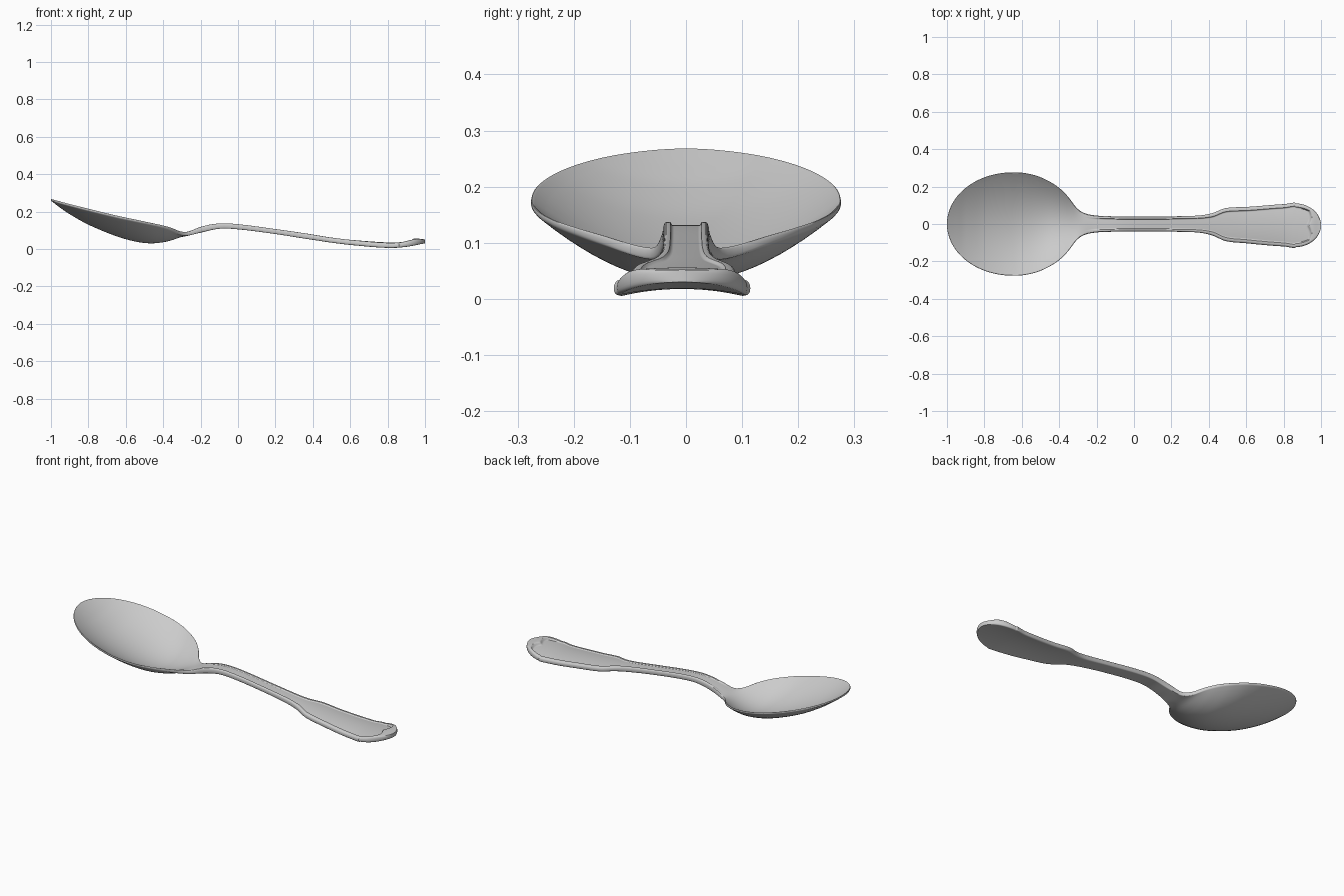
import bpy, bmesh, math

cube = bpy.data.objects.get("Cube")
if cube:
    bpy.data.objects.remove(cube, do_unlink=True)

# One flat metal colour
metal = bpy.data.materials.new("grey metal")
metal.use_nodes = True
COLOR = (0.6, 0.6, 0.6, 1.0)
metal.diffuse_color = COLOR
metal.node_tree.nodes["Principled BSDF"].inputs["Base Color"].default_value = COLOR

# Stations along the spoon:
# x, half width, edge top, centre top, edge bottom, centre bottom
STATIONS = [
    (-1.00, .000, .268, .268, .258, .258),
    (-0.95, .142, .255, .232, .243, .220),
    (-0.90, .193, .242, .198, .230, .186),
    (-0.80, .249, .217, .142, .205, .130),
    (-0.65, .276, .181, .080, .169, .068),
    (-0.55, .266, .160, .052, .148, .040),
    (-0.47, .237, .143, .043, .131, .030),
    (-0.40, .193, .128, .052, .114, .036),
    (-0.35, .143, .113, .066, .096, .048),
    (-0.31, .090, .096, .080, .076, .062),
    (-0.27, .060, .092, .092, .071, .070),
    (-0.20, .045, .114, .115, .088, .087),
    (-0.10, .041, .130, .131, .108, .108),
    (0.00, .040, .126, .127, .105, .105),
    (0.20, .041, .100, .101, .080, .080),
    (0.35, .046, .078, .080, .056, .057),
    (0.42, .060, .066, .070, .045, .048),
    (0.49, .088, .054, .061, .034, .041),
    (0.60, .097, .040, .049, .020, .031),
    (0.80, .113, .024, .035, .004, .018),
    (0.90, .113, .030, .038, .010, .021),
    (1.00, .000, .046, .046, .030, .030),
]


def step(a, b, v):
    t = min(1, max(0, (v - a) / (b - a)))
    return t * t * (3 - 2 * t)


def station(x):
    """Smoothly interpolate the station table at x."""
    S = STATIONS
    i = max(j for j in range(len(S) - 1) if S[j][0] <= x + 1e-9)
    p, q = S[i], S[i + 1]
    before, after = S[max(i - 1, 0)], S[min(i + 2, len(S) - 1)]
    h = q[0] - p[0]
    t = (x - p[0]) / h
    out = []
    for c in range(1, 6):
        m0 = (q[c] - before[c]) / (q[0] - before[0]) * h
        m1 = (after[c] - p[c]) / (after[0] - p[0]) * h
        out.append((2*t**3 - 3*t**2 + 1) * p[c] + (t**3 - 2*t**2 + t) * m0
                   + (3*t**2 - 2*t**3) * q[c] + (t**3 - t**2) * m1)
    # Round outlines at both ends
    if x < -.65:
        out[0] = .276 * math.sqrt(max(0, 1 - ((x + .65) / .35) ** 2))
    if x > .86:
        out[0] = .117 * math.sqrt(max(0, 1 - ((x - .86) / .14) ** 2))
    out[0] = max(out[0], .003)
    return out


EDGE = [0, .0008, .002, .004, .007, .011, .016, .019, .022, .025, .028]


def section(x):
    """Closed cross-section: top from one side to the other, then underside."""
    w, edge_top, mid_top, edge_low, mid_low = station(x)
    s = min(1, w / .06)
    inner = w - EDGE[-1] * s
    half = [w - d * s for d in EDGE] + [inner * (1 - i / 12) for i in range(1, 13)]
    ys = [-y for y in half] + half[-2::-1]
    shift = -.007 * step(.3, .7, x)
    on_handle = step(-.27, -.14, x)
    top, low = [], []
    for y in ys:
        u = abs(y) / w
        d = w - abs(y)
        z1 = mid_top + (edge_top - mid_top) * u * u
        z0 = mid_low + (edge_low - mid_low) * u * u
        # Raised border of the handle, with a two-lobed end
        border = 1 - step(.018 * s, .024 * s, d)
        lobe = .928 + .015 * math.sin(math.pi * min(1, abs(y) / .09))
        end = step(lobe - .004, lobe + .008, x)
        height = .006 + .008 * step(.86, .94, x) * (1 - step(.95, 1, x))
        z1 += on_handle * max(border, end) * height
        # Rounded rim
        k = min(1, d / ((.004 + .004 * on_handle) * s))
        drop = (z1 - z0) / 2 * (1 - math.sqrt(max(0, 1 - (1 - k) ** 2)))
        top.append((x, y + shift, z1 - drop))
        low.append((x, y + shift, z0 + drop))
    return top + low[-2:0:-1]


# Positions are denser toward the rounded ends
xs = [-.65 - .35 * math.cos(math.pi / 2 * i / 32) for i in range(32)]
xs += [-.65 + 1.51 * i / 110 for i in range(110)]
xs += [.86 + .14 * math.sin(math.pi / 2 * i / 40) for i in range(41)]

# Loft the bowl, neck and handle as one continuous skin
bm = bmesh.new()
rings = [[bm.verts.new(p) for p in section(x)] for x in xs]
for a, b in zip(rings, rings[1:]):
    n = len(a)
    for i in range(n):
        j = (i + 1) % n
        bm.faces.new((a[i], a[j], b[j], b[i]))
bm.faces.new(rings[0])
bm.faces.new(rings[-1])
bmesh.ops.recalc_face_normals(bm, faces=bm.faces)
mesh = bpy.data.meshes.new("spoon_body")
bm.to_mesh(mesh)
bm.free()
mesh.materials.append(metal)
spoon = bpy.data.objects.new("spoon_body", mesh)
bpy.context.collection.objects.link(spoon)

bpy.ops.object.select_all(action='DESELECT')
spoon.select_set(True)
bpy.context.view_layer.objects.active = spoon
bpy.ops.object.shade_smooth_by_angle(angle=math.radians(40))
